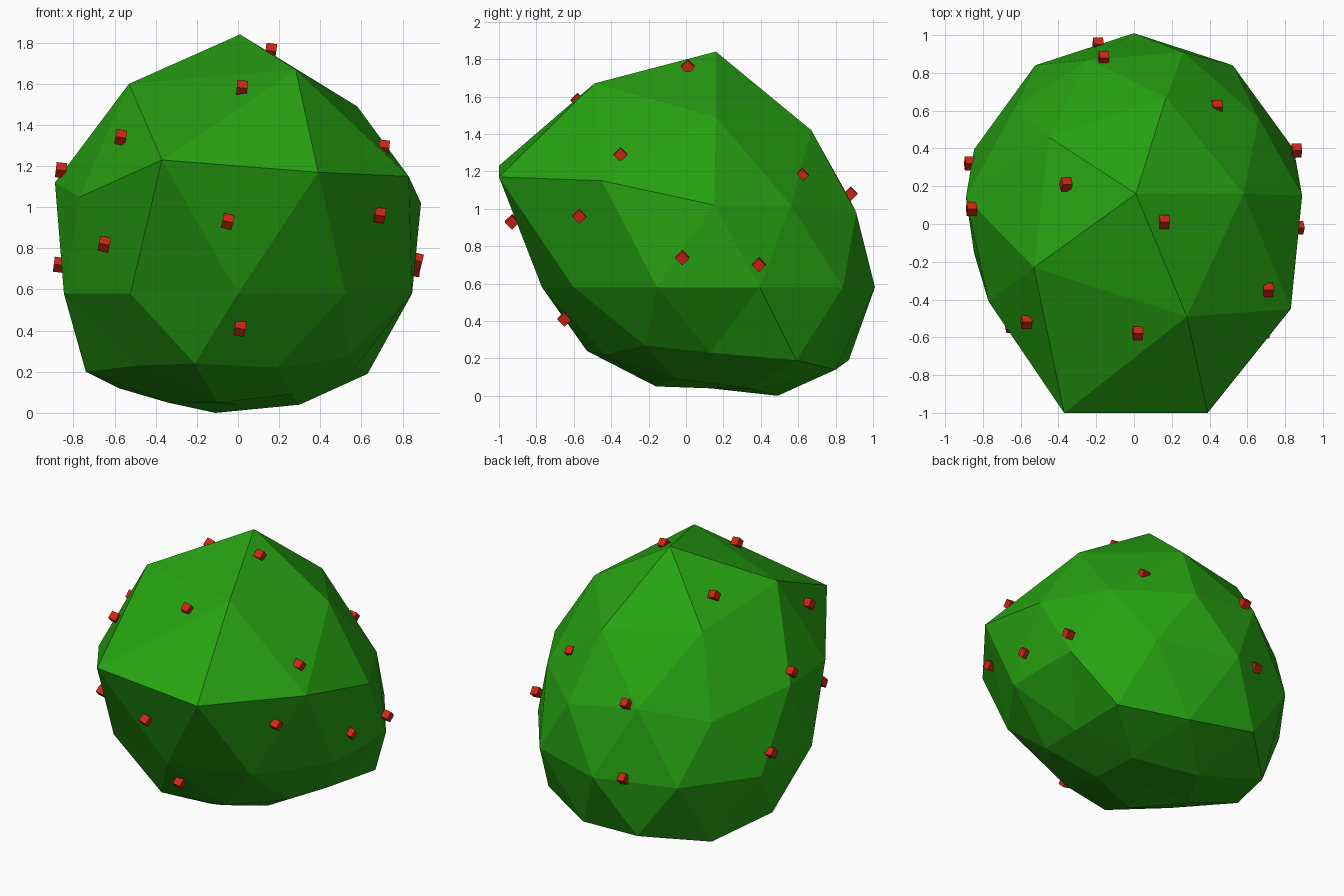
import bpy
import bmesh
import random
from math import radians
from mathutils import Vector, Euler

random.seed(4)

default_cube = bpy.data.objects.get("Cube")
if default_cube:
    bpy.data.objects.remove(default_cube, do_unlink=True)


def make_material(name, colour):
    """Create one flat colour for both viewport and render."""
    material = bpy.data.materials.new(name)
    material.use_nodes = True
    material.diffuse_color = colour
    shader = material.node_tree.nodes["Principled BSDF"]
    shader.inputs["Base Color"].default_value = colour
    shader.inputs["Roughness"].default_value = 0.8
    return material


def finish_object(name, bm, material):
    """Turn a bmesh into a flat shaded object with a single material."""
    bmesh.ops.recalc_face_normals(bm, faces=bm.faces)
    mesh = bpy.data.meshes.new(name)
    bm.to_mesh(mesh)
    bm.free()
    mesh.materials.append(material)
    mesh.shade_flat()
    thing = bpy.data.objects.new(name, mesh)
    bpy.context.collection.objects.link(thing)
    return thing


green = make_material("leaf green", (.02, .36, .006, 1))
red = make_material("berry red", (.62, .02, .007, 1))

# Foliage: a low-poly ball whose corners are pulled to shape
centre = Vector((0, .12, .58))
upper_corners = [
    (.01, .16, 1.84), (-.53, -.23, 1.6), (.28, -.49, 1.67),
    (.58, .16, 1.49), (.17, .67, 1.42), (-.45, .46, 1.49),
    (-.37, -1, 1.23), (.39, -1, 1.17), (.83, -.45, 1.15),
    (.89, .15, 1.02), (.66, .56, 1.02), (.26, .91, .98),
    (-.24, .87, 1.06), (-.63, .62, .98), (-.89, .14, 1.12),
    (-.77, -.41, 1.05),
]
lower_corners = [
    (.63, .59, .19), (.53, -.22, .27), (-.21, -.53, .24),
    (-.74, .12, .2), (-.24, .87, .19), (.22, .8, .14),
    (-.58, .55, .12), (-.49, -.24, .23), (.19, -.43, .22),
    (.58, .13, .23), (-.11, .49, 0), (.3, .34, .04),
    (.26, -.05, .09), (-.1, -.16, .05), (-.34, .12, .05),
    (0, .13, .04),
]

foliage = bmesh.new()
bmesh.ops.create_icosphere(foliage, subdivisions=2, radius=.89)
directions = {vert: vert.co.normalized() for vert in foliage.verts}
bmesh.ops.translate(foliage, verts=foliage.verts, vec=centre)

for corner in upper_corners + lower_corners:
    target = Vector(corner)
    aim = (target - centre).normalized()
    nearest = max(directions, key=lambda vert: directions[vert].dot(aim))
    nearest.co = target
    del directions[nearest]

finish_object("foliage", foliage, green)

# Berries: small tilted cubes half sunk into the foliage
berry_spots = [
    (.16, .01, 1.76), (.02, -.58, 1.58), (-.57, -.52, 1.34),
    (-.86, .08, 1.18), (.71, -.35, 1.29), (.69, -.57, .96),
    (.87, -.02, .74), (-.05, -.93, .93), (-.65, -.54, .82),
    (-.87, .32, .72), (.01, -.65, .41), (.86, .39, .7),
    (.44, .62, 1.18), (-.16, .88, 1.08), (-.19, .95, .6),
    (-.36, .21, 1.62),
]

berries = bmesh.new()
for spot in berry_spots:
    lean = random.uniform(radians(5), radians(15))
    turn = Euler((radians(45), lean, 0)).to_matrix().to_4x4()
    turn.translation = Vector(spot)
    bmesh.ops.create_cube(berries, size=.052, matrix=turn)

finish_object("berries", berries, red)
